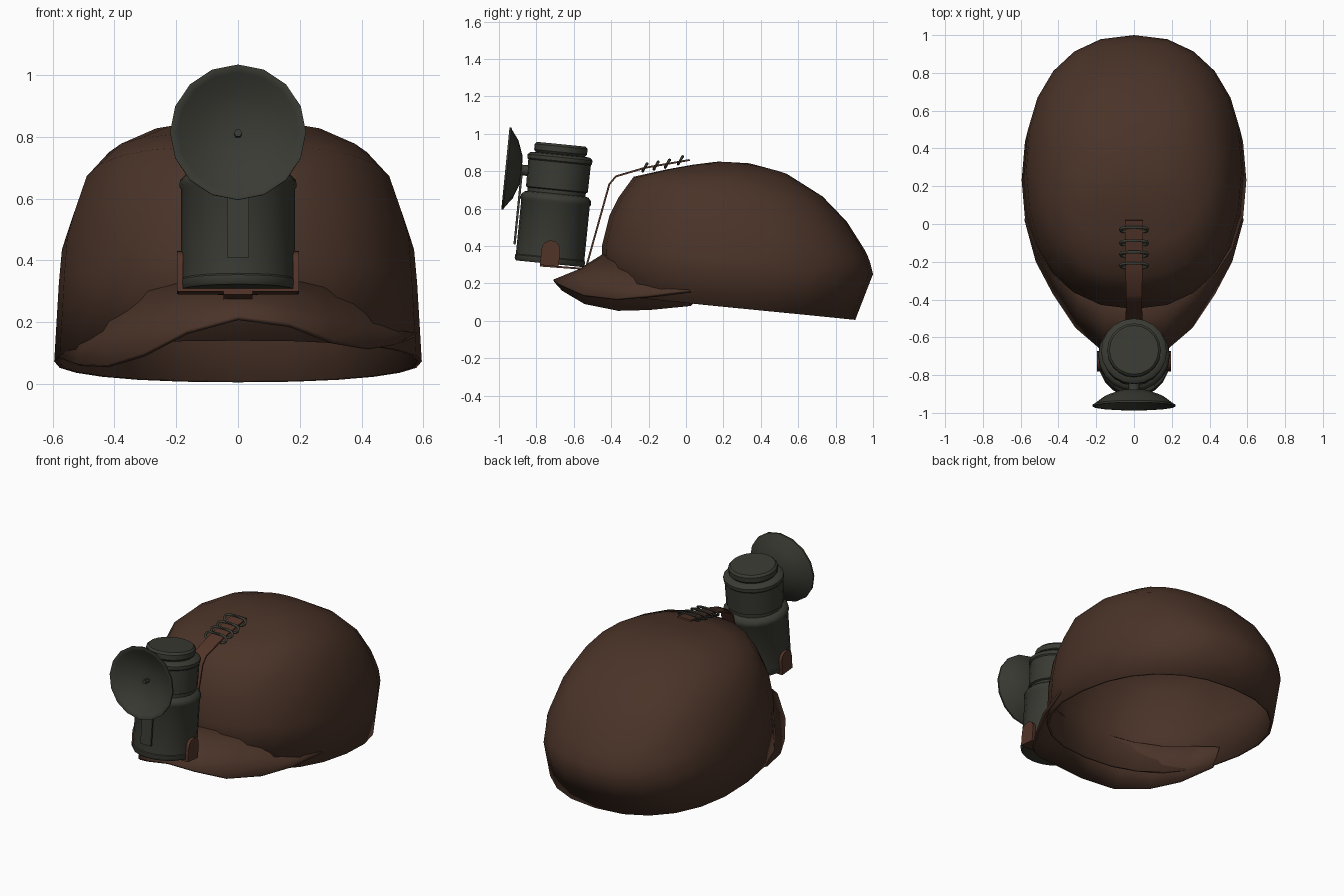
import bpy, bmesh, math
from mathutils import Matrix, Vector

if "Cube" in bpy.data.objects:
    bpy.data.objects.remove(bpy.data.objects["Cube"])


def material(name, rgb):
    m = bpy.data.materials.new(name)
    m.diffuse_color = (*rgb, 1)
    m.use_nodes = True
    m.node_tree.nodes["Principled BSDF"].inputs["Base Color"].default_value = m.diffuse_color
    return m


BROWN = material("brown cloth", (0.068, 0.033, 0.021))
METAL = material("dark green metal", (0.042, 0.043, 0.033))
RUST = material("rusty leather", (0.085, 0.034, 0.021))

# Lamp frame: origin at the bottom of the can, leaning slightly back
LAMP = Matrix.Translation((0, -0.73, 0.305)) @ Matrix.Rotation(math.radians(-5.7), 4, 'X')


def finish(name, bm, mat, matrix=Matrix(), thickness=0, angle=38):
    """Turn a bmesh into a smooth-by-angle object."""
    bmesh.ops.remove_doubles(bm, verts=bm.verts, dist=1e-5)
    bmesh.ops.recalc_face_normals(bm, faces=bm.faces)
    bm.transform(matrix)
    me = bpy.data.meshes.new(name)
    bm.to_mesh(me)
    bm.free()
    me.materials.append(mat)
    ob = bpy.data.objects.new(name, me)
    bpy.context.collection.objects.link(ob)
    bpy.ops.object.select_all(action='DESELECT')
    ob.select_set(True)
    bpy.context.view_layer.objects.active = ob
    bpy.ops.object.shade_smooth_by_angle(angle=math.radians(angle))
    if thickness:
        s = ob.modifiers.new("thickness", 'SOLIDIFY')
        s.thickness, s.offset = thickness, -1
    return ob


def skin(bm, rows, closed=False):
    """Quads between successive rows of points."""
    vs = [[bm.verts.new(p) for p in row] for row in rows]
    for a, b in zip(vs, vs[1:]):
        n = len(a)
        for i in range(n if closed else n - 1):
            j = (i + 1) % n
            bm.faces.new((a[i], a[j], b[j], b[i]))
    return vs


def lathe(name, profile, mat, matrix, steps=20):
    bm = bmesh.new()
    vs = [bm.verts.new((r, 0, z)) for r, z in profile]
    es = [bm.edges.new(e) for e in zip(vs, vs[1:])]
    bmesh.ops.spin(bm, geom=vs + es, cent=(0, 0, 0), axis=(0, 0, 1),
                   angle=2 * math.pi, steps=steps)
    return finish(name, bm, mat, matrix)


def ribbon(name, path, widths, thick, mat, matrix=Matrix(), axis=Vector((1, 0, 0))):
    """Flat strip along a path; width runs along axis."""
    bm = bmesh.new()
    pts = [Vector(p) for p in path]
    rows = []
    for i, p in enumerate(pts):
        t = (pts[min(i + 1, len(pts) - 1)] - pts[max(i - 1, 0)]).normalized()
        n, w = t.cross(axis) * thick / 2, axis * widths[i] / 2
        rows.append([p - w - n, p + w - n, p + w + n, p - w + n])
    vs = skin(bm, rows, True)
    bm.faces.new(vs[0])
    bm.faces.new(vs[-1])
    return finish(name, bm, mat, matrix)


def box(name, size, loc, mat, matrix=Matrix()):
    bm = bmesh.new()
    bmesh.ops.create_cube(bm, size=1)
    bm.transform(Matrix.Translation(loc) @ Matrix.Diagonal((*size, 1)))
    return finish(name, bm, mat, matrix)


# Cap crown: stacked rounded rings (front y, front z, back y, back z, half width, side lift)
RINGS = [(-0.44, 0.14, 0.905, 0.005, 0.595, 0.0),
         (-0.45, 0.40, 1.00, 0.25, 0.58, 0.0),
         (-0.41, 0.56, 0.985, 0.31, 0.57, 0.0),
         (-0.36, 0.66, 0.972, 0.345, 0.545, 0.01),
         (-0.28, 0.77, 0.955, 0.38, 0.505, 0.04),
         (-0.10, 0.81, 0.86, 0.53, 0.43, 0.04),
         (0.04, 0.835, 0.73, 0.665, 0.30, 0.04),
         (0.16, 0.85, 0.54, 0.785, 0.15, 0.015)]


def power(v, e):
    return math.copysign(abs(v) ** e, v)


def crown_ring(yf, zf, yb, zb, hw, lift, n=24):
    ring = []
    for i in range(n):
        t = 2 * math.pi * i / n
        s, c = power(math.sin(t), 0.88), power(math.cos(t), 0.88)
        k = (1 - c) / 2
        ring.append((hw * s, yf + (yb - yf) * k, zf + (zb - zf) * k + lift * s * s))
    return ring


bm = bmesh.new()
vs = skin(bm, [crown_ring(*r) for r in RINGS], True)
top = bm.verts.new((0, 0.34, 0.842))
for a, b in zip(vs[-1], vs[-1][1:] + vs[-1][:1]):
    bm.faces.new((a, b, top))
finish("cap_crown", bm, BROWN, thickness=0.015, angle=45)

# Visor: drooping, slightly lopsided bill between the crown and an outer edge
INNER = [(0, -0.44, 0.36), (0.15, -0.43, 0.35), (0.29, -0.36, 0.32),
         (0.41, -0.24, 0.28), (0.51, -0.07, 0.24), (0.565, 0.10, 0.18)]
OUTER = [(0, -0.71, 0.22), (0.17, -0.67, 0.185), (0.31, -0.55, 0.12),
         (0.43, -0.37, 0.09), (0.52, -0.20, 0.10), (0.58, 0.02, 0.125)]


def mirrored(half, tilt):
    full = [(-x, y, z) for x, y, z in half[:0:-1]] + half
    return [Vector((x, y, z + tilt * x)) for x, y, z in full]


inner, outer = mirrored(INNER, 0), mirrored(OUTER, 0.07)
mid = [a.lerp(b, 0.5) - Vector((0, 0, 0.015)) for a, b in zip(inner, outer)]
bm = bmesh.new()
skin(bm, [outer, mid, inner])
visor = finish("cap_visor", bm, BROWN, angle=60)
if sum(p.normal.z for p in visor.data.polygons) < 0:
    visor.data.flip_normals()
s = visor.modifiers.new("thickness", 'SOLIDIFY')
s.thickness, s.offset = 0.015, -1

# Lamp can: wide lower tank, groove, upper chamber, lid
lathe("lamp_can", [(0, 0), (0.18, 0), (0.188, 0.012), (0.188, 0.03), (0.184, 0.035),
                   (0.184, 0.325), (0.19, 0.335), (0.188, 0.355), (0.172, 0.372),
                   (0.156, 0.376), (0.156, 0.395), (0.166, 0.40), (0.168, 0.545),
                   (0.174, 0.552), (0.174, 0.572), (0.16, 0.585), (0.132, 0.588),
                   (0.142, 0.6), (0.142, 0.63), (0.13, 0.642), (0, 0.642)], METAL, LAMP)

# Reflector dish with its burner in the centre
DISH = LAMP @ Matrix.Translation((0, -0.285, 0.484)) @ Matrix.Rotation(-math.pi / 2, 4, 'X')
lathe("reflector_dish", [(0, 0.07), (0.07, 0.064), (0.14, 0.042), (0.195, 0.008),
                         (0.208, 0), (0.22, 0), (0.22, 0.01), (0.205, 0.018),
                         (0.155, 0.055), (0.08, 0.083), (0, 0.09)], METAL, DISH, 16)
lathe("burner_tip", [(0, 0.03), (0.013, 0.03), (0.013, 0.075), (0, 0.075)], METAL, DISH, 6)
lathe("dish_stem", [(0, 0.07), (0.03, 0.07), (0.03, 0.14), (0, 0.14)], METAL, DISH, 10)

# Bracket bar on the front of the can
box("front_bracket", (0.072, 0.012, 0.40), (0, -0.196, 0.285), METAL, LAMP)

# Cradle under the can with a rounded tab on each side
box("cradle_base", (0.39, 0.10, 0.01), (0, 0, -0.006), RUST, LAMP)
for side, label in ((-1, "left"), (1, "right")):
    bm = bmesh.new()
    arc = [(0.05 * math.cos(a), 0.075 + 0.05 * math.sin(a))
           for a in (math.pi * i / 8 for i in range(9))]
    outline = [(-0.05, -0.01), (0.05, -0.01)] + arc
    rows = [[(side * x, y, z) for y, z in outline] for x in (0.178, 0.197)]
    for ring in skin(bm, rows, True):
        bm.faces.new(ring)
    finish(label + "_cradle_tab", bm, RUST, LAMP)

# Strap from under the lamp, up the front of the crown to its top
ribbon("lamp_strap", [(0, -0.78, 0.295), (0, -0.545, 0.278), (0, -0.53, 0.30),
                      (0, -0.41, 0.73), (0, -0.375, 0.772), (0, -0.22, 0.818),
                      (0, 0.02, 0.86)],
       [0.095, 0.095, 0.09, 0.085, 0.085, 0.09, 0.095], 0.01, RUST)

# Wire coils wrapped round the end of the strap
bm = bmesh.new()
for y, z in ((-0.22, 0.82), (-0.16, 0.83), (-0.10, 0.84), (-0.03, 0.858)):
    rows = []
    for i in range(17):
        a = 2 * math.pi * i / 16
        ca, sa = power(math.cos(a), 0.6), power(math.sin(a), 0.8)
        centre = Vector((0.072 * ca, y + 0.012 * sa, z + 0.02 * sa))
        out = Vector((math.cos(a), 0, math.sin(a)))
        rows.append([centre + 0.008 * (out * math.cos(b) + Vector((0, math.sin(b), 0)))
                     for b in (2 * math.pi * k / 6 for k in range(6))])
    skin(bm, rows, True)
finish("strap_coils", bm, METAL, angle=60)
